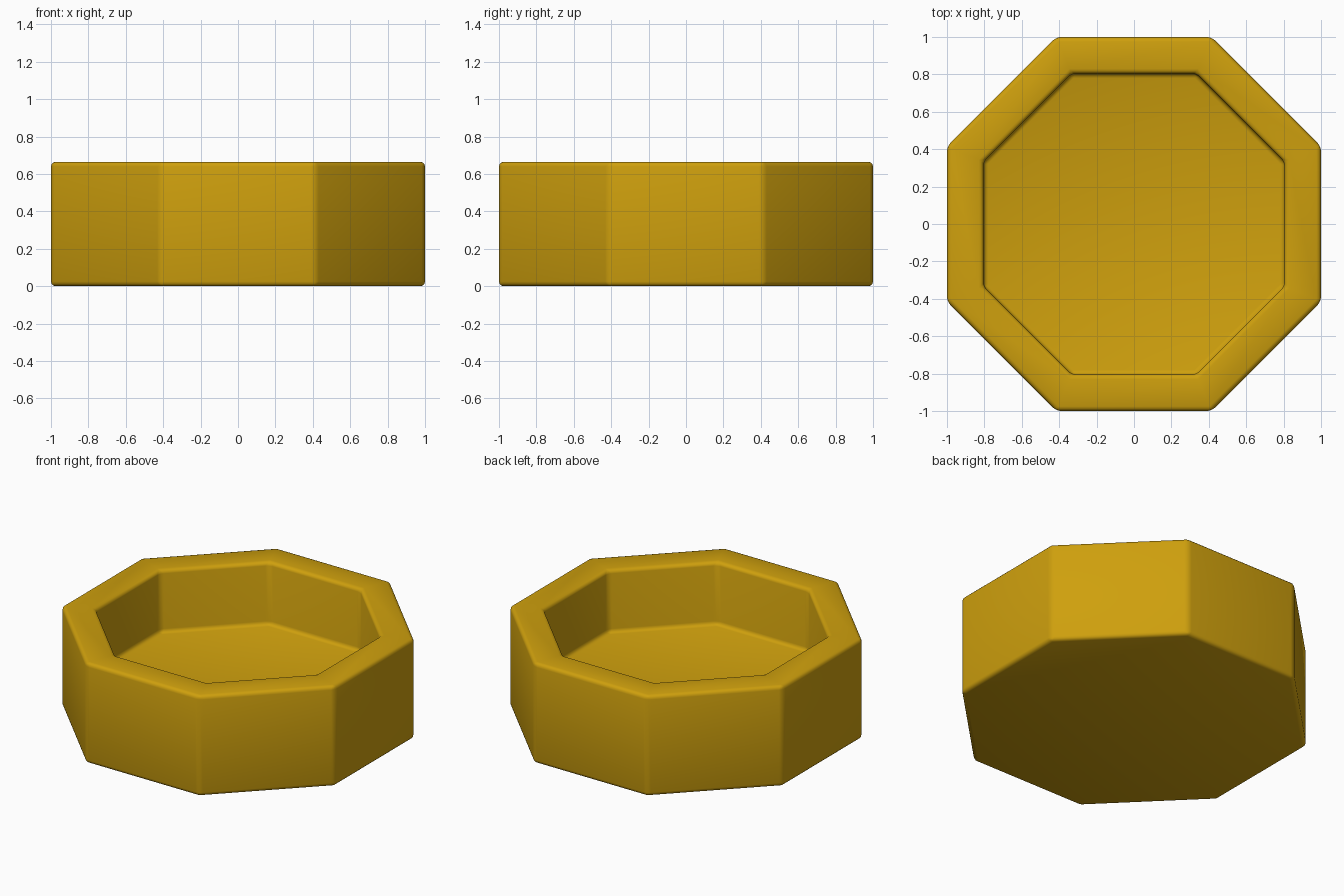
import bpy, bmesh, math

cube = bpy.data.objects.get("Cube")
if cube:
    bpy.data.objects.remove(cube, do_unlink=True)

SIDES = 8
HEIGHT = 0.665
FLOOR = 0.25

# Golden finish
gold = bpy.data.materials.new("golden_yellow")
gold.use_nodes = True
colour = (0.62, 0.35, 0.004, 1)
gold.diffuse_color = colour
bsdf = gold.node_tree.nodes["Principled BSDF"]
bsdf.inputs["Base Color"].default_value = colour
bsdf.inputs["Roughness"].default_value = 0.6


def octagon(bm, apothem, z):
    """Ring of vertices with flat sides facing the axes."""
    radius = apothem / math.cos(math.pi / SIDES)
    angles = [(i + 0.5) * 2 * math.pi / SIDES for i in range(SIDES)]
    return [bm.verts.new((radius * math.cos(a), radius * math.sin(a), z)) for a in angles]


def bridge(bm, lower, upper):
    for i in range(SIDES):
        j = (i + 1) % SIDES
        bm.faces.new((lower[i], lower[j], upper[j], upper[i]))


# Octagonal dish: outer wall, rim, inner wall and recessed floor
bm = bmesh.new()
profile = [(1, 0), (1, HEIGHT), (0.805, HEIGHT), (0.805, FLOOR)]
rings = [octagon(bm, a, z) for a, z in profile]
for lower, upper in zip(rings, rings[1:]):
    bridge(bm, lower, upper)
bm.faces.new(rings[0][::-1])
bm.faces.new(rings[-1])
bmesh.ops.recalc_face_normals(bm, faces=bm.faces)

mesh = bpy.data.meshes.new("octagonal_dish")
bm.to_mesh(mesh)
bm.free()
mesh.materials.append(gold)
dish = bpy.data.objects.new("octagonal_dish", mesh)
bpy.context.collection.objects.link(dish)

# Softly rounded edges
mesh.shade_smooth()
bevel = dish.modifiers.new("rounded_edges", "BEVEL")
bevel.width = 0.025
bevel.segments = 3
bevel.limit_method = "ANGLE"
bevel.angle_limit = math.radians(30)
